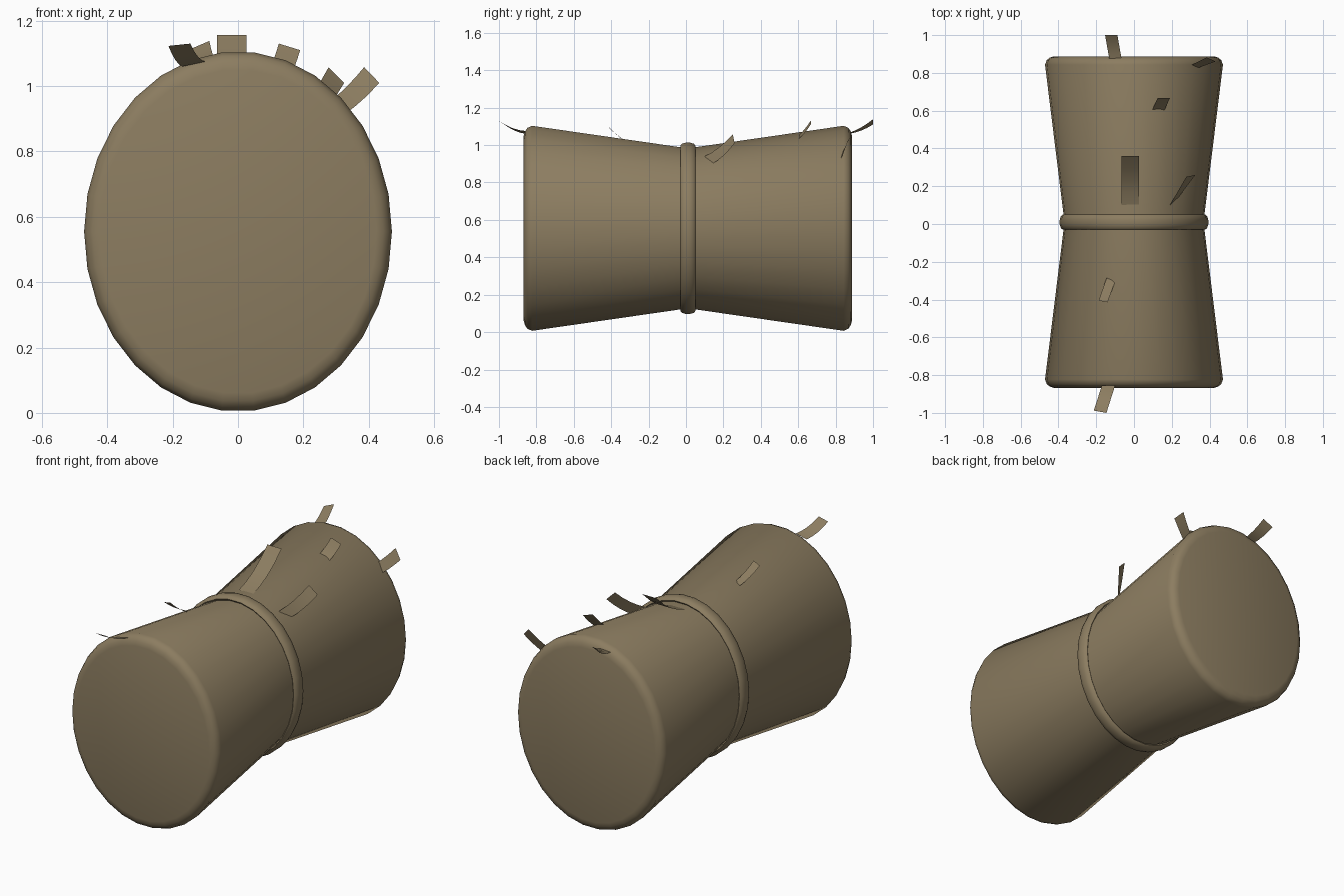
import bpy, bmesh, math
from mathutils import Vector

if "Cube" in bpy.data.objects:
    bpy.data.objects.remove(bpy.data.objects["Cube"])

straw = bpy.data.materials.new("dry_straw")
straw.diffuse_color = (0.262, 0.204, 0.118, 1)
straw.use_nodes = True
straw.node_tree.nodes["Principled BSDF"].inputs["Base Color"].default_value = straw.diffuse_color
CZ, SIDES = 0.555, 30


def finish(name, bm, angle=50, fix=True):
    if fix:
        bmesh.ops.recalc_face_normals(bm, faces=bm.faces)
    me = bpy.data.meshes.new(name)
    bm.to_mesh(me)
    bm.free()
    me.materials.append(straw)
    ob = bpy.data.objects.new(name, me)
    bpy.context.collection.objects.link(ob)
    bpy.ops.object.select_all(action='DESELECT')
    ob.select_set(True)
    bpy.context.view_layer.objects.active = ob
    bpy.ops.object.shade_smooth_by_angle(angle=math.radians(angle))
    return ob


def loft(name, sections, closed):
    """Elliptical rings along y: (y, radius x, radius z)."""
    bm = bmesh.new()
    rings = []
    for y, rx, rz in sections:
        rings.append([bm.verts.new((rx * math.cos(a), y, CZ + rz * math.sin(a)))
                      for a in (2 * math.pi * i / SIDES for i in range(SIDES))])
    pairs = list(zip(rings, rings[1:]))
    if closed:
        pairs.append((rings[-1], rings[0]))
    else:
        bm.faces.new(rings[0])
        bm.faces.new(rings[-1])
    for a, b in pairs:
        for i in range(SIDES):
            j = (i + 1) % SIDES
            bm.faces.new((a[i], a[j], b[j], b[i]))
    return finish(name, bm)


# Bundle: pinched waist, rounded ends
half = [(0.0, 0.90), (0.007, 0.945), (0.02, 0.98), (0.045, 1.0)]
body = [(-0.868 + d, 0.471 * s, 0.551 * s) for d, s in half]
body.append((0.01, 0.368, 0.430))
body += [(0.888 - d, 0.471 * s, 0.551 * s) for d, s in reversed(half)]
loft("straw_bundle", body, False)

# Tie around the waist
tie = []
for k in range(10):
    a = 2 * math.pi * k / 10
    tie.append((0.01 + 0.04 * math.cos(a), 0.376 + 0.018 * math.sin(a),
                0.445 + 0.016 * math.sin(a)))
loft("waist_tie", tie, True)


# Loose straws: root edge (left, right), tip edge (left, right), sag in the middle
def loose_straw(i, r0, r1, t0, t1, sag):
    bm = bmesh.new()
    rows = []
    for k in range(5):
        t = k / 4
        drop = Vector((0, 0, -sag * 4 * t * (1 - t)))
        rows.append([bm.verts.new(Vector(a).lerp(Vector(b), t) + drop)
                     for a, b in ((r0, t0), (r1, t1))])
    for a, b in zip(rows, rows[1:]):
        bm.faces.new((a[0], a[1], b[1], b[0]))
    bm.normal_update()
    if sum(f.normal.z for f in bm.faces) < 0:
        bmesh.ops.reverse_faces(bm, faces=bm.faces)
    finish("loose_straw_%d" % i, bm, 60, False)


straws = [
    ((-0.065, 0.10, 0.995), (0.026, 0.10, 0.995), (-0.065, 0.36, 1.157), (0.026, 0.36, 1.157), 0.025),
    ((0.19, 0.10, 0.94), (0.235, 0.14, 0.90), (0.277, 0.25, 1.057), (0.325, 0.26, 1.01), 0.012),
    ((0.095, 0.60, 1.05), (0.16, 0.60, 1.03), (0.125, 0.667, 1.13), (0.19, 0.667, 1.11), 0.006),
    ((0.29, 0.835, 0.96), (0.335, 0.825, 0.92), (0.386, 0.882, 1.058), (0.432, 0.86, 1.01), 0.005),
    ((-0.13, 0.87, 1.06), (-0.065, 0.87, 1.065), (-0.153, 1.0, 1.11), (-0.088, 1.0, 1.138), 0.008),
    ((-0.17, -0.855, 1.06), (-0.10, -0.855, 1.075), (-0.213, -0.988, 1.123), (-0.146, -1.0, 1.13), 0.012),
    ((-0.145, -0.285, 1.005), (-0.10, -0.305, 1.01), (-0.187, -0.405, 1.085), (-0.14, -0.415, 1.098), 0.008),
]
for n, s in enumerate(straws, 1):
    loose_straw(n, *s)
